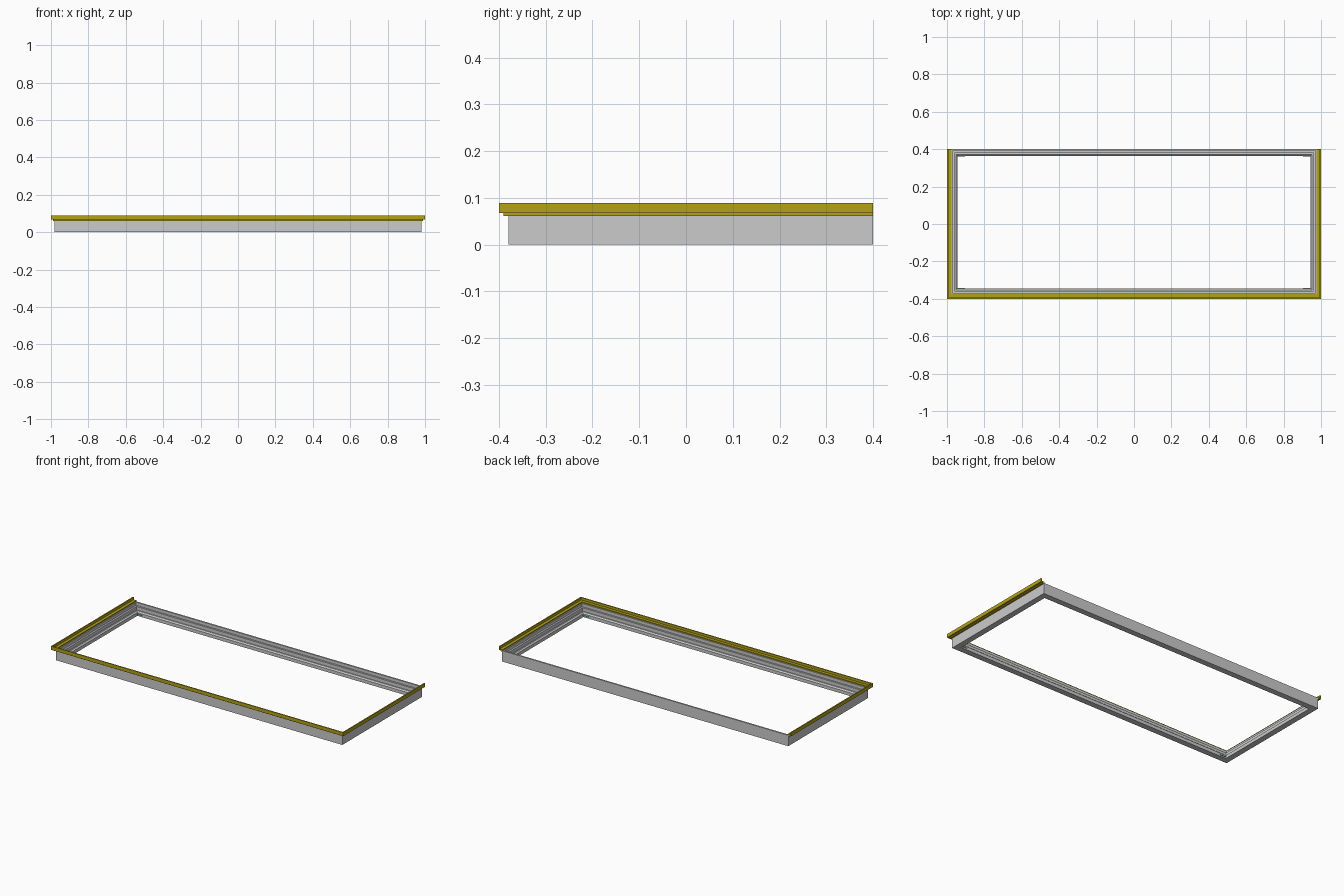
import bpy, bmesh

if "Cube" in bpy.data.objects:
    bpy.data.objects.remove(bpy.data.objects["Cube"])

X, YF, YB = 0.98, -0.38, 0.40   # outer body rectangle


def sweep(name, profile, closed, color=None):
    """Sweep an (inset, z) profile with mitred corners around the rectangle."""
    bm = bmesh.new()
    rows = []
    for corner in range(4):
        row = []
        for d, z in profile:
            x = (X - d) * (-1 if corner in (0, 1) else 1)
            back = YB - d if closed else YB
            y = back if corner in (0, 3) else YF + d
            row.append(bm.verts.new((x, y, z)))
        rows.append(row)
    n = len(profile)
    for c in range(4 if closed else 3):
        a, b = rows[c], rows[(c + 1) % 4]
        for i in range(n):
            j = (i + 1) % n
            bm.faces.new((a[i], a[j], b[j], b[i]))
    if not closed:
        bm.faces.new(rows[0])
        bm.faces.new(rows[3])
    return finish(name, bm, color)


def finish(name, bm, color=None):
    bmesh.ops.recalc_face_normals(bm, faces=bm.faces)
    mesh = bpy.data.meshes.new(name)
    bm.to_mesh(mesh)
    bm.free()
    ob = bpy.data.objects.new(name, mesh)
    bpy.context.collection.objects.link(ob)
    if color:
        mat = bpy.data.materials.get(name) or bpy.data.materials.new(name)
        mat.diffuse_color = color
        mat.use_nodes = True
        mat.node_tree.nodes["Principled BSDF"].inputs["Base Color"].default_value = mat.diffuse_color
        mesh.materials.append(mat)
    return ob


# Stepped grey frame
sweep("frame_body", [(0, 0), (0, 0.067), (0.010, 0.067), (0.010, 0.048),
                     (0.021, 0.048), (0.021, 0.027), (0.028, 0.027),
                     (0.036, 0.020), (0.036, 0)], True)

# Yellow stepped trim on the front and both ends, open at the back
sweep("edge_trim", [(0, 0.061), (-0.010, 0.061), (-0.010, 0.067),
                    (-0.020, 0.067), (-0.020, 0.089), (-0.013, 0.089),
                    (-0.013, 0.074), (0.005, 0.074), (0.005, 0.0675),
                    (0, 0.0675)], False, (0.45, 0.36, 0.01, 1))

# Small green clips in the inner corners
for sx in (-1, 1):
    for y in (YF + 0.037, YB - 0.037):
        bm = bmesh.new()
        bmesh.ops.create_cube(bm, size=1)
        for v in bm.verts:
            v.co.x = sx * 0.924 + v.co.x * 0.04
            v.co.y = y + v.co.y * 0.003
            v.co.z = 0.010 + v.co.z * 0.004
        finish("corner_clip", bm, (0.02, 0.5, 0.08, 1))
